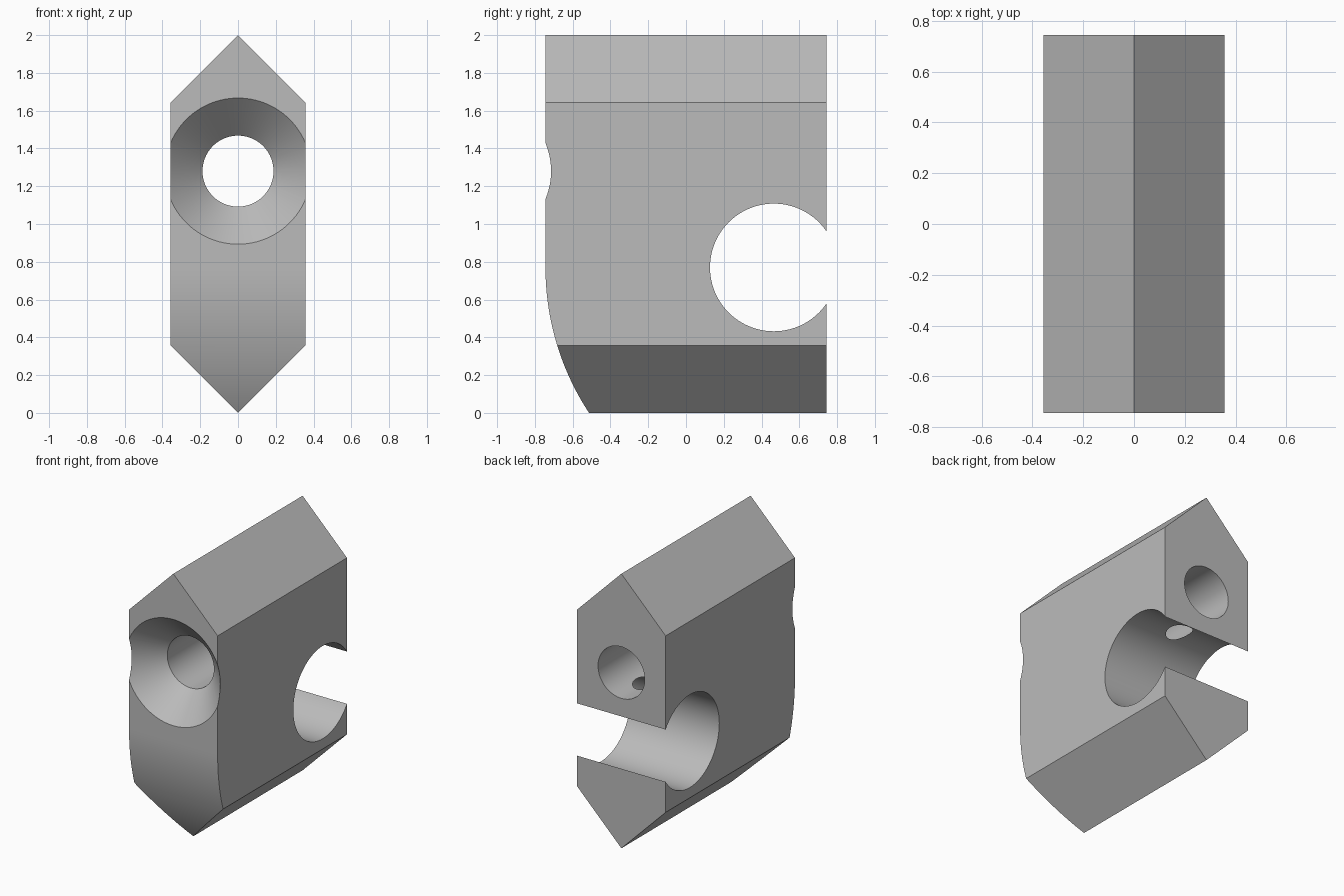
import bpy
import bmesh
from math import cos, sin, asin, pi
from mathutils import Vector

cube = bpy.data.objects.get("Cube")
if cube:
    bpy.data.objects.remove(cube, do_unlink=True)

HALF_W, HALF_D, HEIGHT = 0.357, 0.744, 2.0
BORE_Z, BORE_R, SINK_R = 1.28, 0.188, 0.387
NOTCH_Y, NOTCH_Z, NOTCH_R = 0.465, 0.77, 0.338
NOSE_R = 1.4
SIDES = 96

grey = bpy.data.materials.new("plain_grey")
grey.use_nodes = True
colour = (0.5, 0.5, 0.5, 1)
grey.diffuse_color = colour
grey.node_tree.nodes["Principled BSDF"].inputs["Base Color"].default_value = colour


def loft(name, rings):
    """Closed solid skinned through matching rings of points."""
    bm = bmesh.new()
    loops = [[bm.verts.new(p) for p in ring] for ring in rings]
    for a, b in zip(loops, loops[1:]):
        for i in range(len(a)):
            j = (i + 1) % len(a)
            bm.faces.new((a[i], a[j], b[j], b[i]))
    bm.faces.new(loops[0])
    bm.faces.new(loops[-1])
    bmesh.ops.recalc_face_normals(bm, faces=bm.faces)
    mesh = bpy.data.meshes.new(name)
    bm.to_mesh(mesh)
    bm.free()
    mesh.materials.append(grey)
    obj = bpy.data.objects.new(name, mesh)
    bpy.context.collection.objects.link(obj)
    return obj


def circle(radius):
    return [(radius * cos(2 * pi * i / SIDES), radius * sin(2 * pi * i / SIDES))
            for i in range(SIDES)]


def combine(target, cutter, operation):
    cutter.hide_render = True
    cutter.hide_set(True)
    mod = target.modifiers.new(cutter.name, "BOOLEAN")
    mod.object, mod.operation, mod.solver = cutter, operation, "EXACT"


# Block with a ridge along the top and the bottom
section = [(0, 0), (HALF_W, HALF_W), (HALF_W, HEIGHT - HALF_W),
           (0, HEIGHT), (-HALF_W, HEIGHT - HALF_W), (-HALF_W, HALF_W)]
block = loft("clamp_block", [[(x, y, z) for x, z in section]
                             for y in (-HALF_D - 0.1, HALF_D)])

# Side outline: flat front that rounds back toward the bottom
sweep = asin((NOTCH_Z + 0.05) / NOSE_R)
outline = [(1, -0.05), (1, 2.1), (-HALF_D, 2.1)]
for i in range(33):
    a = sweep * i / 32
    outline.append((NOSE_R - HALF_D - NOSE_R * cos(a), NOTCH_Z - NOSE_R * sin(a)))
nose = loft("nose_outline", [[(x, y, z) for y, z in outline] for x in (-0.6, 0.6)])
combine(block, nose, "INTERSECT")

# Countersunk bore running front to back
slope = SINK_R - BORE_R
stations = [(-HALF_D - 0.05, SINK_R + 0.05), (-HALF_D + slope, BORE_R), (1, BORE_R)]
bore = loft("bore_cutter", [[(x, y, BORE_Z + z) for x, z in circle(r)]
                            for y, r in stations])
combine(block, bore, "DIFFERENCE")

# Round cross notch, open at the back
notch = loft("notch_cutter", [[(x, NOTCH_Y + y, NOTCH_Z + z) for y, z in circle(NOTCH_R)]
                              for x in (-0.6, 0.6)])
combine(block, notch, "DIFFERENCE")

# Bake the cuts and drop the cutters
depsgraph = bpy.context.evaluated_depsgraph_get()
baked = bpy.data.meshes.new_from_object(block.evaluated_get(depsgraph))
block.modifiers.clear()
block.data = baked
for helper in (nose, bore, notch):
    bpy.data.objects.remove(helper, do_unlink=True)

bpy.ops.object.select_all(action="DESELECT")
block.select_set(True)
bpy.context.view_layer.objects.active = block
bpy.ops.object.shade_smooth_by_angle(angle=pi / 6)
